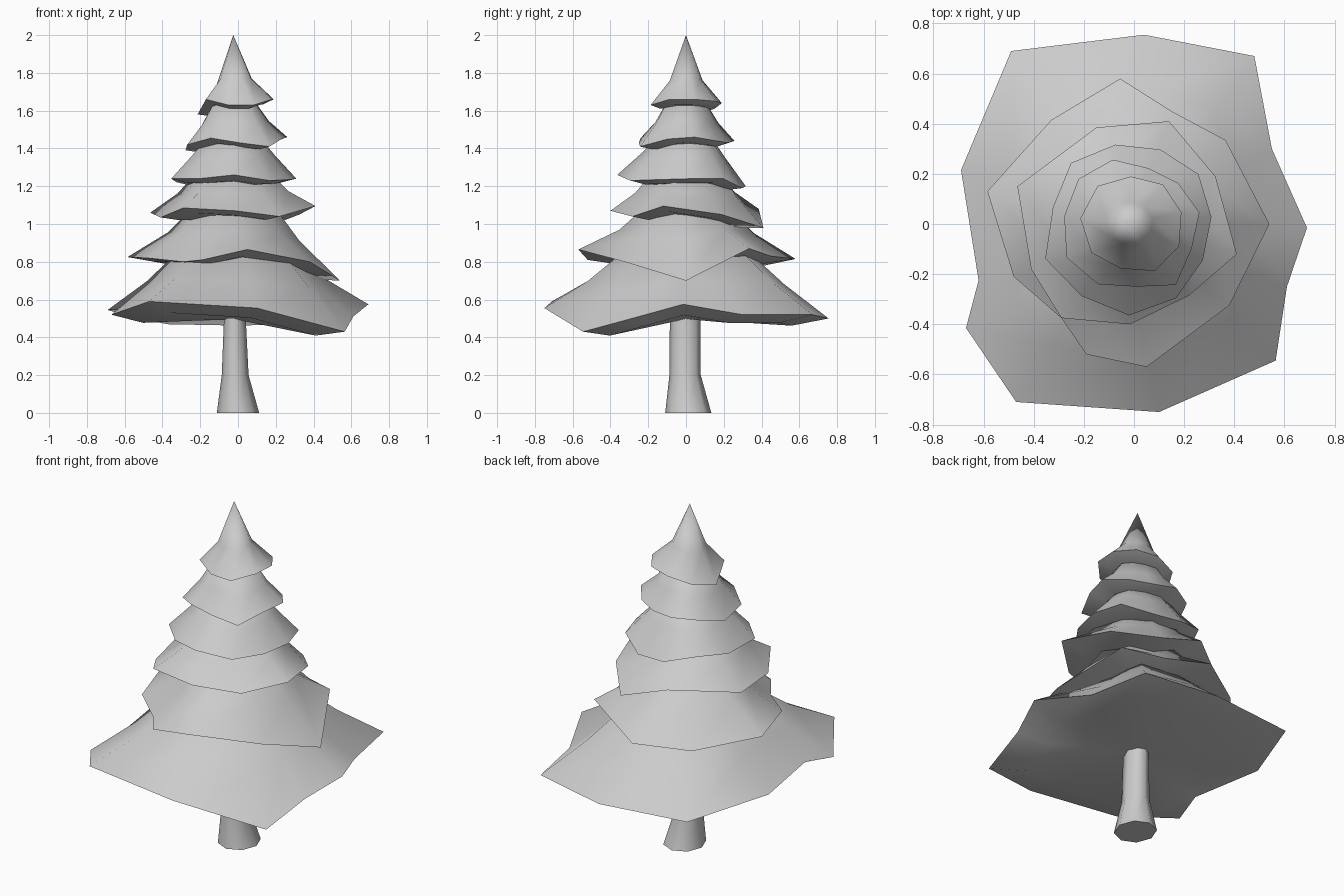
import bpy, bmesh
from math import cos, sin, pi, radians

if "Cube" in bpy.data.objects:
    bpy.data.objects.remove(bpy.data.objects["Cube"])

AXIS = (-0.025, 0.0)  # the crown leans slightly left of the origin


def loft(name, rings, tip_low=None, tip_high=None):
    """Skin a stack of equal-count rings and close the ends with fans or caps."""
    bm = bmesh.new()
    loops = [[bm.verts.new(p) for p in ring] for ring in rings]
    n = len(loops[0])
    for a, b in zip(loops, loops[1:]):
        for i in range(n):
            j = (i + 1) % n
            bm.faces.new((a[i], a[j], b[j], b[i]))
    for loop, tip in ((loops[0], tip_low), (loops[-1], tip_high)):
        if tip:
            t = bm.verts.new(tip)
            for i in range(n):
                bm.faces.new((loop[i], loop[(i + 1) % n], t))
        else:
            bm.faces.new(loop)
    bmesh.ops.recalc_face_normals(bm, faces=bm.faces)
    mesh = bpy.data.meshes.new(name)
    bm.to_mesh(mesh)
    bm.free()
    ob = bpy.data.objects.new(name, mesh)
    bpy.context.collection.objects.link(ob)
    bpy.ops.object.select_all(action='DESELECT')
    ob.select_set(True)
    bpy.context.view_layer.objects.active = ob
    bpy.ops.object.shade_smooth_by_angle(angle=pi * 0.38)


def shrink(rim, f, z, keep):
    """Scale a rim toward the axis, set at height z with part of its waviness."""
    cx, cy = AXIS
    mean = sum(p[2] for p in rim) / len(rim)
    return [(cx + f * (x - cx), cy + f * (y - cy), z + keep * (h - mean))
            for x, y, h in rim]


def tier(name, rim, mid, top, sag=0.02):
    """Branch skirt: underside, ragged rim, shoulder ring, narrow top."""
    mean = sum(p[2] for p in rim) / len(rim)
    rings = [shrink(rim, 0.74, mean - sag, 0.75), rim, shrink(rim, *mid, 0.35)]
    if top[0]:
        rings.append(shrink(rim, *top, 0))
    loft(name, rings, (*AXIS, mean - 0.03), (*AXIS, top[1]))


def polar(start, pairs):
    """Evenly spaced rim from (radius, height) pairs, first at start degrees."""
    rim = []
    for i, (r, z) in enumerate(pairs):
        a = radians(start) + 2 * pi * i / len(pairs)
        rim.append((r * cos(a), r * sin(a), z))
    return rim


# Trunk with flared foot
def trunk_ring(cx, cy, rx, ry, z):
    return [(cx + rx * cos(pi * k / 4), cy + ry * sin(pi * k / 4), z) for k in range(8)]


loft("trunk", [trunk_ring(0, 0.012, 0.112, 0.122, 0),
               trunk_ring(-0.015, -0.005, 0.071, 0.083, 0.2),
               trunk_ring(-0.017, -0.004, 0.055, 0.081, 0.56)])

# Wide lower skirts with irregular rims
tier("branches_1", [
    (0.69, -0.015, 0.575), (0.55, 0.30, 0.52), (0.48, 0.67, 0.52), (0.04, 0.755, 0.50),
    (-0.49, 0.69, 0.51), (-0.69, 0.215, 0.545), (-0.62, -0.225, 0.55),
    (-0.67, -0.415, 0.52), (-0.47, -0.71, 0.59), (0.10, -0.75, 0.555),
    (0.565, -0.545, 0.43), (0.61, -0.25, 0.51)], (0.69, 0.69), (0.40, 0.88), 0.045)

tier("branches_2", [
    (0.54, 0.0, 0.70), (0.365, 0.335, 0.87), (0.15, 0.45, 0.83), (-0.055, 0.58, 0.815),
    (-0.33, 0.415, 0.78), (-0.585, 0.13, 0.825), (-0.48, -0.21, 0.82),
    (-0.29, -0.375, 0.80), (-0.19, -0.52, 0.81), (0.05, -0.57, 0.865),
    (0.38, -0.325, 0.80)], (0.62, 0.95), (0.40, 1.08))

tier("branches_3", [
    (0.41, -0.12, 1.095), (0.325, 0.19, 1.05), (0.14, 0.41, 0.98), (-0.15, 0.385, 1.08),
    (-0.465, 0.15, 1.06), (-0.41, -0.18, 1.035), (-0.29, -0.375, 1.085),
    (-0.015, -0.40, 1.07), (0.22, -0.285, 1.04)], (0.67, 1.16), (0.45, 1.27))

# Smaller upper skirts
tier("branches_4", polar(5, [
    (0.31, 1.24), (0.325, 1.24), (0.315, 1.19), (0.325, 1.20), (0.35, 1.25), (0.33, 1.22),
    (0.38, 1.24), (0.355, 1.24), (0.365, 1.26), (0.34, 1.23), (0.31, 1.235)]),
    (0.66, 1.36), (0.42, 1.46))

tier("branches_5", polar(10, [
    (0.265, 1.46), (0.24, 1.44), (0.23, 1.43), (0.27, 1.44), (0.285, 1.43), (0.28, 1.39),
    (0.30, 1.42), (0.28, 1.455), (0.25, 1.43), (0.295, 1.41), (0.25, 1.45)]),
    (0.66, 1.535), (0.42, 1.64))

# Pointed crown
tier("crown_tip", polar(14, [
    (0.195, 1.66), (0.195, 1.65), (0.19, 1.64), (0.21, 1.61), (0.215, 1.58),
    (0.205, 1.66), (0.185, 1.63), (0.205, 1.63), (0.20, 1.66)]), (0.46, 1.76), (0, 2.0))
